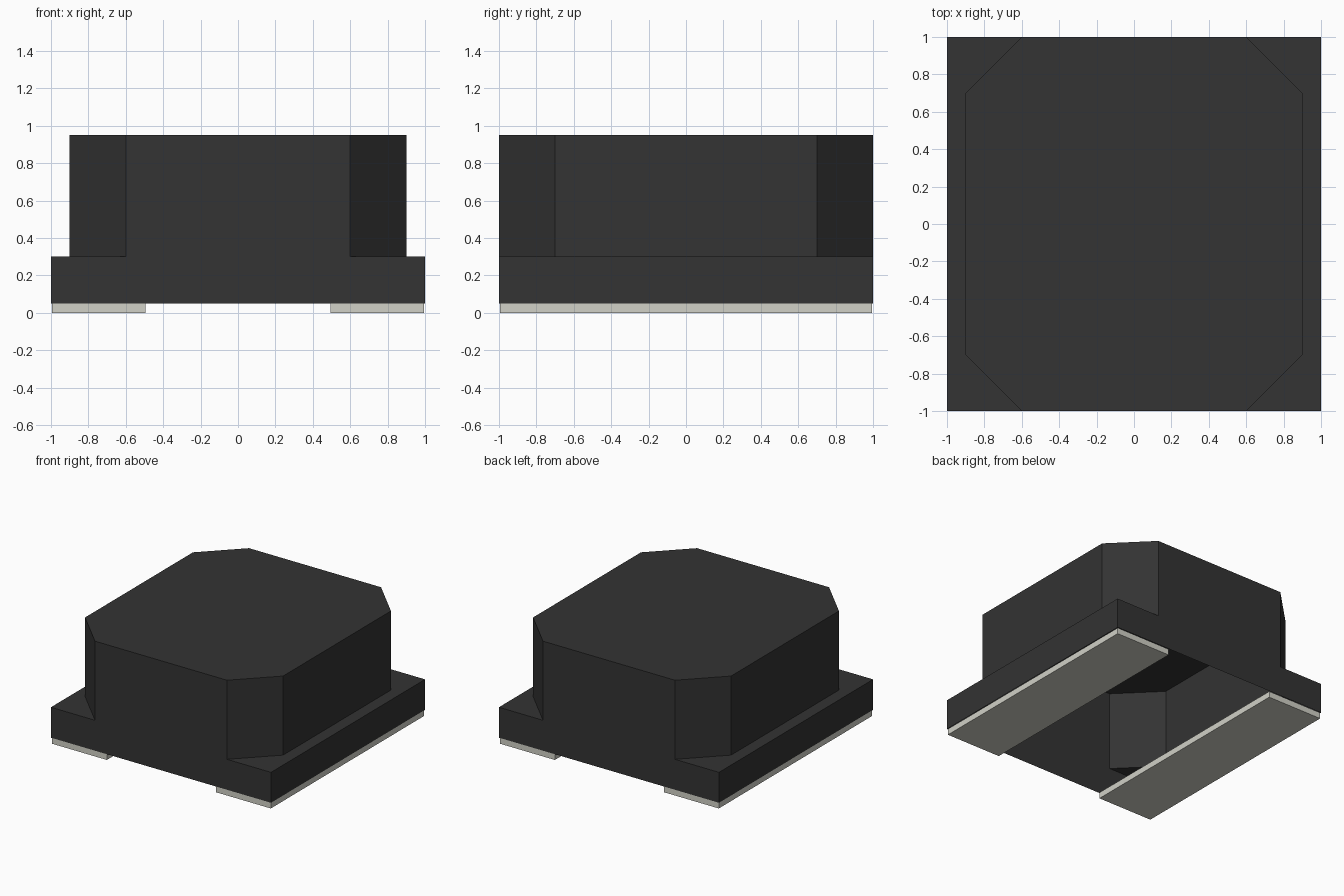
import bpy
import bmesh

if "Cube" in bpy.data.objects:
    bpy.data.objects.remove(bpy.data.objects["Cube"], do_unlink=True)


def material(name, rgb):
    m = bpy.data.materials.new(name)
    m.use_nodes = True
    m.diffuse_color = (*rgb, 1)
    m.node_tree.nodes["Principled BSDF"].inputs["Base Color"].default_value = (*rgb, 1)
    return m


black = material("black_casing", (0.0331, 0.0331, 0.0331))
metal = material("pale_metal", (0.638, 0.638, 0.571))

# Key levels and plan sizes
BASE_Z, LEDGE_Z, TOP_Z = 0.05, 0.30, 0.95
CAP_X, CORNER_X, CORNER_Y = 0.90, 0.60, 0.70


def wall(path, z0, z1):
    """Vertical quad between two plan points."""
    (ax, ay), (bx, by) = path
    return [(ax, ay, z0), (bx, by, z0), (bx, by, z1), (ax, ay, z1)]


def make_casing():
    """Thin one-piece shell, open underneath: square base with chamfered cap."""
    faces = []
    for s in (-1, 1):
        # Flush front and back, shaped like an upturned T
        profile = [(-1, BASE_Z), (1, BASE_Z), (1, LEDGE_Z), (CORNER_X, LEDGE_Z),
                   (CORNER_X, TOP_Z), (-CORNER_X, TOP_Z),
                   (-CORNER_X, LEDGE_Z), (-1, LEDGE_Z)]
        faces.append([(x, s, z) for x, z in profile])
        # Base side, cap side and ledge
        faces.append(wall([(s, -1), (s, 1)], BASE_Z, LEDGE_Z))
        faces.append(wall([(s * CAP_X, -CORNER_Y), (s * CAP_X, CORNER_Y)], LEDGE_Z, TOP_Z))
        ledge = [(1, -1), (1, 1), (CORNER_X, 1), (CAP_X, CORNER_Y),
                 (CAP_X, -CORNER_Y), (CORNER_X, -1)]
        faces.append([(s * x, y, LEDGE_Z) for x, y in ledge])
        # Chamfered corners
        for t in (-1, 1):
            faces.append(wall([(s * CAP_X, t * CORNER_Y), (s * CORNER_X, t)], LEDGE_Z, TOP_Z))
    # Cap top
    octagon = [(CAP_X, -CORNER_Y), (CAP_X, CORNER_Y), (CORNER_X, 1), (-CORNER_X, 1),
               (-CAP_X, CORNER_Y), (-CAP_X, -CORNER_Y), (-CORNER_X, -1), (CORNER_X, -1)]
    faces.append([(x, y, TOP_Z) for x, y in octagon])

    bm = bmesh.new()
    for f in faces:
        bm.faces.new([bm.verts.new(p) for p in f])
    bmesh.ops.remove_doubles(bm, verts=bm.verts[:], dist=0.0001)
    bmesh.ops.recalc_face_normals(bm, faces=bm.faces[:])
    # Make sure the shell faces outward
    top = max(bm.faces, key=lambda f: f.calc_center_median().z)
    if top.normal.z < 0:
        bmesh.ops.reverse_faces(bm, faces=bm.faces[:])
    mesh = bpy.data.meshes.new("casing")
    bm.to_mesh(mesh)
    bm.free()
    mesh.materials.append(black)
    bpy.context.collection.objects.link(bpy.data.objects.new("casing", mesh))


make_casing()

# Contact strips under the two sides
for name, s in (("left_contact", 1), ("right_contact", -1)):
    bpy.ops.mesh.primitive_cube_add(size=1, location=(s * 0.745, 0, BASE_Z / 2))
    pad = bpy.context.object
    pad.name = name
    pad.scale = (0.5, 1.99, BASE_Z)
    bpy.ops.object.transform_apply(location=False, rotation=False, scale=True)
    pad.data.materials.append(metal)
